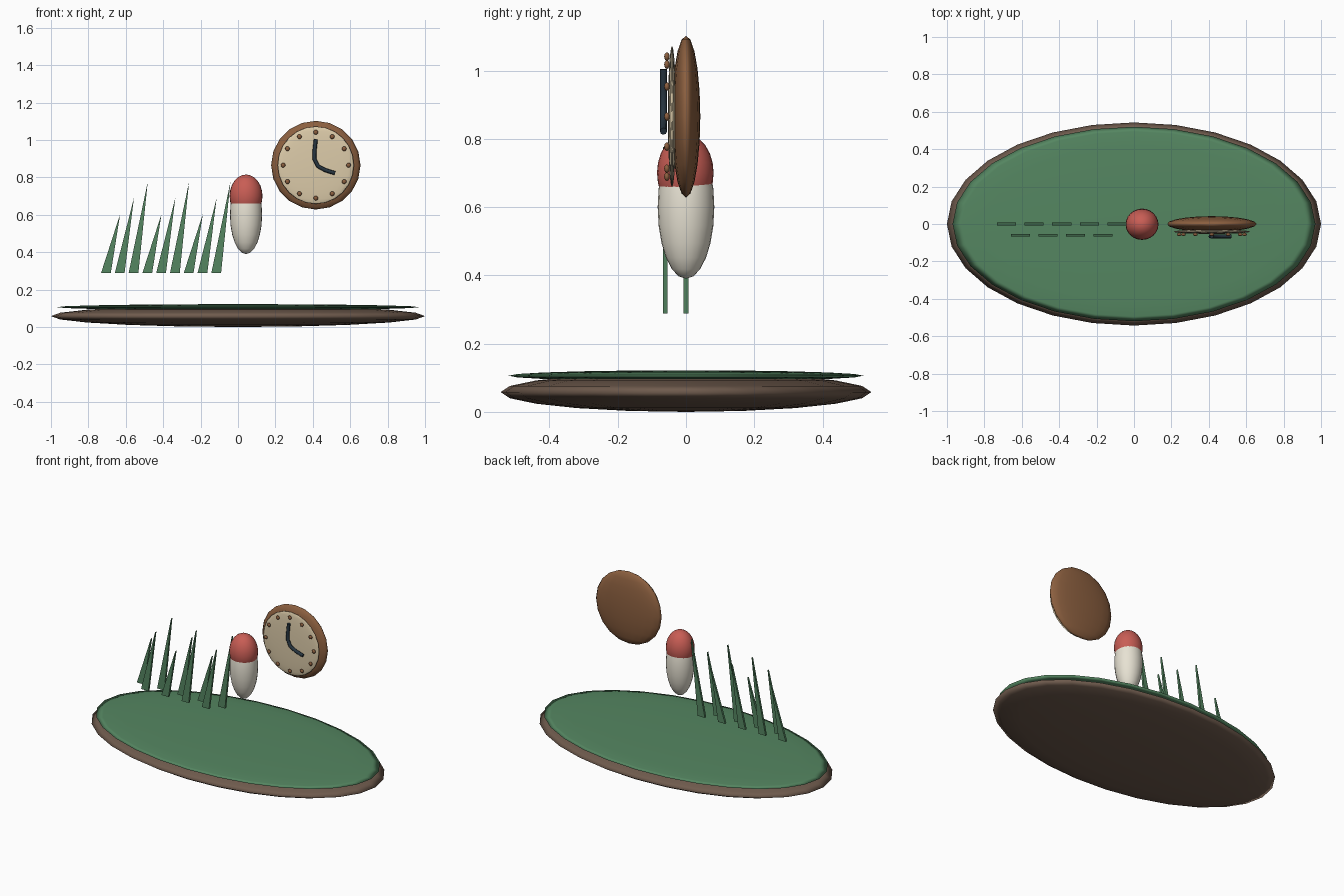
import bpy, math

if "Cube" in bpy.data.objects:
    bpy.data.objects.remove(bpy.data.objects["Cube"])


def material(name, r, g, b):
    m = bpy.data.materials.new(name)
    m.diffuse_color = (r, g, b, 1)
    m.use_nodes = True
    m.node_tree.nodes["Principled BSDF"].inputs["Base Color"].default_value = m.diffuse_color
    return m


SOIL = material("soil", 0.16, 0.105, 0.075)
GREEN = material("green", 0.09, 0.24, 0.12)
WOOD = material("wood", 0.26, 0.115, 0.05)
CREAM = material("cream", 0.72, 0.6, 0.4)
WHITE = material("white", 0.8, 0.76, 0.65)
RED = material("red", 0.58, 0.11, 0.09)
DARK = material("dark", 0.02, 0.035, 0.05)


def ellipsoid(name, loc, radii, mat, segments=20, rings=10):
    bpy.ops.mesh.primitive_uv_sphere_add(segments=segments, ring_count=rings, radius=1, location=loc)
    ob = bpy.context.object
    ob.name = name
    ob.scale = radii
    bpy.ops.object.transform_apply(location=False, rotation=False, scale=True)
    bpy.ops.object.shade_smooth()
    ob.data.materials.append(mat)
    return ob


# Oval ground island with a turf layer
ellipsoid("soil_base", (0, 0, 0.058), (1, 0.543, 0.058), SOIL, 28, 10)
ellipsoid("turf", (0, 0, 0.106), (0.97, 0.52, 0.016), GREEN, 28, 10)

# Leaning grass blades: thin extruded triangles in two staggered rows
for i in range(9):
    x = -0.706 + i * 0.0737
    y = 0 if i % 2 == 0 else -0.061
    top = 0.604 + 0.086 * (i % 3)
    tri = [(x - 0.026, 0.289), (x + 0.026, 0.289), (x + 0.076, top)]
    verts = [(px, y + s * 0.007, pz) for s in (-1, 1) for px, pz in tri]
    faces = [(0, 1, 2), (5, 4, 3), (0, 3, 4, 1), (1, 4, 5, 2), (2, 5, 3, 0)]
    me = bpy.data.meshes.new("grass_blade")
    me.from_pydata(verts, [], faces)
    me.materials.append(GREEN)
    bpy.context.collection.objects.link(bpy.data.objects.new("grass_blade_%d" % (i + 1), me))

# Two-tone capsule
ellipsoid("capsule_body", (0.043, 0, 0.6), (0.086, 0.083, 0.21), WHITE, 24, 12)
ellipsoid("capsule_cap", (0.043, -0.002, 0.7), (0.088, 0.083, 0.115), RED, 24, 12)

# Clock case, dial and hour studs
CX, CZ = 0.416, 0.865
ellipsoid("clock_case", (CX, 0, CZ), (0.239, 0.042, 0.237), WOOD)
ellipsoid("clock_dial", (CX, -0.041, CZ), (0.204, 0.012, 0.207), CREAM, 24, 12)
for i in range(12):
    a = i * math.tau / 12
    ellipsoid("hour_stud_%d" % (i + 1),
              (CX + 0.175 * math.sin(a), -0.056, CZ + 0.176 * math.cos(a)),
              (0.0125, 0.008, 0.0125), WOOD, 12, 6)

# Clock hands: one bent rod
cu = bpy.data.curves.new("clock_hands", "CURVE")
cu.dimensions = "3D"
cu.bevel_depth = 0.0105
cu.bevel_resolution = 2
cu.use_fill_caps = True
path = [(0.416, 1.004), (0.409, 0.94), (0.409, 0.898), (0.427, 0.86), (0.465, 0.839), (0.519, 0.822)]
sp = cu.splines.new("POLY")
sp.points.add(len(path) - 1)
for p, (x, z) in zip(sp.points, path):
    p.co = (x, -0.066, z, 1)
cu.materials.append(DARK)
bpy.context.collection.objects.link(bpy.data.objects.new("clock_hands", cu))
